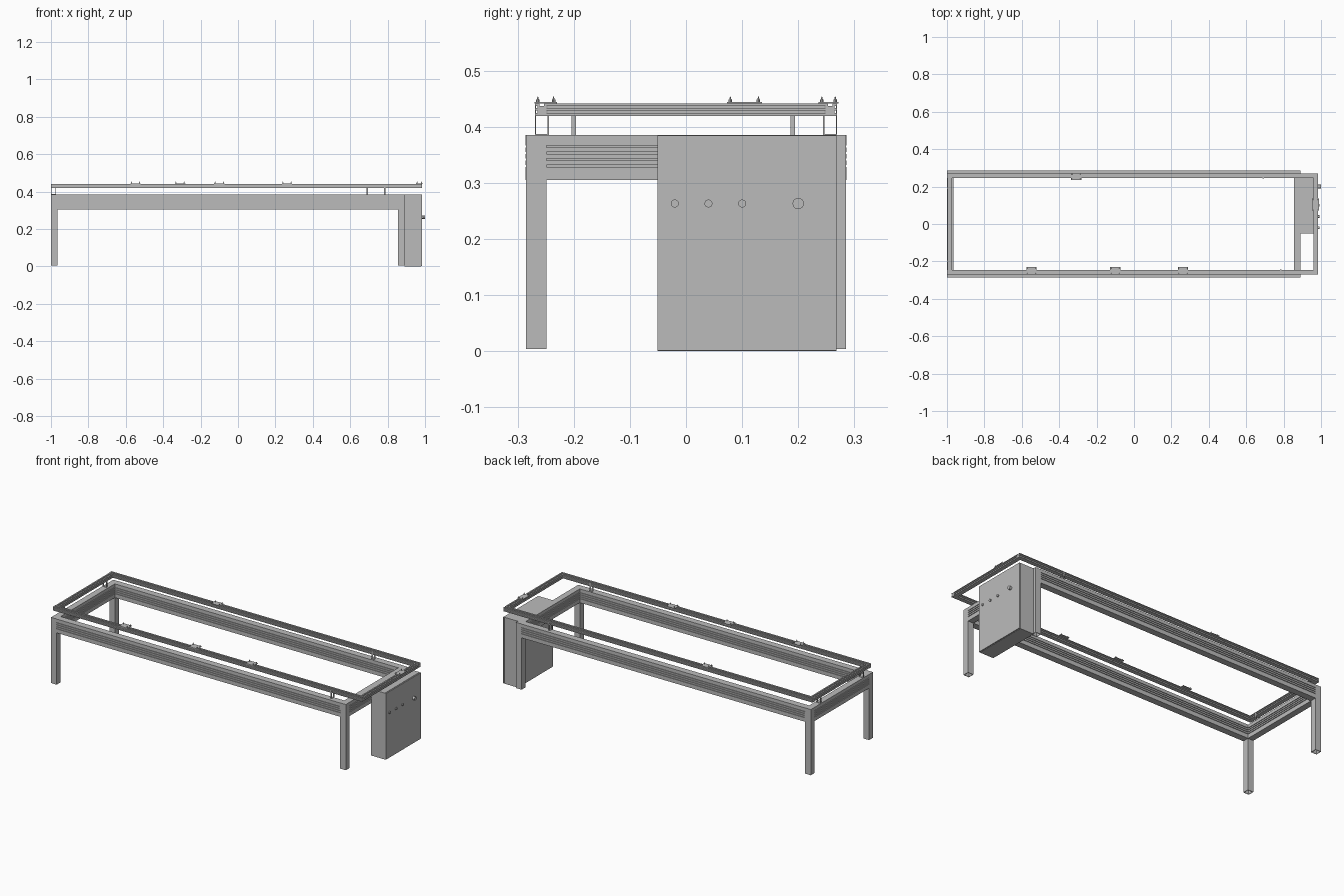
import bpy, bmesh
from mathutils import Matrix, Vector

cube = bpy.data.objects.get("Cube")
if cube:
    bpy.data.objects.remove(cube, do_unlink=True)

GREY = (0.5, 0.5, 0.5, 1.0)
metal = bpy.data.materials.new("plain grey metal")
metal.use_nodes = True
metal.diffuse_color = GREY
metal.node_tree.nodes["Principled BSDF"].inputs["Base Color"].default_value = GREY


def finish(name, bm):
    bmesh.ops.recalc_face_normals(bm, faces=bm.faces)
    mesh = bpy.data.meshes.new(name)
    bm.to_mesh(mesh)
    bm.free()
    mesh.materials.append(metal)
    obj = bpy.data.objects.new(name, mesh)
    bpy.context.collection.objects.link(obj)
    return obj


def add_box(bm, lo, hi):
    lo, hi = Vector(lo), Vector(hi)
    matrix = Matrix.Translation((lo + hi) / 2) @ Matrix.Diagonal((*(hi - lo), 1))
    bmesh.ops.create_cube(bm, size=1, matrix=matrix)


def box(name, lo, hi):
    bm = bmesh.new()
    add_box(bm, lo, hi)
    return finish(name, bm)


def add_cylinder(bm, centre, radius, depth, axis="Z", tip=None, sides=16):
    turn = Matrix.Rotation(1.5708, 4, "Y") if axis == "X" else Matrix()
    bmesh.ops.create_cone(bm, cap_ends=True, segments=sides, radius1=radius,
                          radius2=radius if tip is None else tip, depth=depth,
                          matrix=Matrix.Translation(centre) @ turn)


def extrude(name, section, axis, offset, start, end):
    """Sweep an (across, height) section along x or y."""
    bm = bmesh.new()
    verts = []
    for across, z in section:
        a = across + offset
        verts.append(bm.verts.new((start, a, z) if axis == "x" else (a, start, z)))
    face = bm.faces.new(verts)
    moved = bmesh.ops.extrude_face_region(bm, geom=[face])["geom"]
    step = (end - start, 0, 0) if axis == "x" else (0, end - start, 0)
    bmesh.ops.translate(bm, vec=step,
                        verts=[v for v in moved if isinstance(v, bmesh.types.BMVert)])
    return finish(name, bm)


def grooved(half, low, high, grooves, depth, slot=0):
    """Section with grooves in both sides and an optional slot in the top."""
    side = [(half, low)]
    for a, b in grooves:
        side += [(half, a), (half - depth, a), (half - depth, b), (half, b)]
    side.append((half, high))
    if slot:
        side += [(slot, high), (slot, high - depth)]
    return side + [(-x, z) for x, z in reversed(side)]


# Lower bench frame
LOW, HIGH = 0.305, 0.385
grooves = [(0.328 + i * 0.0115, 0.332 + i * 0.0115) for i in range(4)]
beam = grooved(0.019, LOW, HIGH, grooves, 0.004)
end_beam = grooved(0.018, LOW, HIGH, grooves, 0.004)
for side, word in ((-1, "front"), (1, "back")):
    extrude(word + "_beam", beam, "x", side * 0.267, -0.964, 0.857)
for x, word in ((-0.982, "right"), (0.873, "left")):
    extrude(word + "_end_beam", end_beam, "y", x, -0.25, 0.25)

# Hollow square legs with a closed top
HALF, WALL = 0.018, 0.003
for x, end_word in ((-0.982, "right"), (0.873, "left")):
    for y, word in ((-0.267, "front"), (0.267, "back")):
        bm = bmesh.new()
        for s in (-1, 1):
            outer, inner = s * HALF, s * (HALF - WALL)
            add_box(bm, (x + min(outer, inner), y - HALF, 0.004),
                    (x + max(outer, inner), y + HALF, HIGH))
            add_box(bm, (x - HALF + WALL, y + min(outer, inner), 0.004),
                    (x + HALF - WALL, y + max(outer, inner), HIGH))
        add_box(bm, (x - HALF + WALL, y - HALF + WALL, LOW),
                (x + HALF - WALL, y + HALF - WALL, HIGH))
        finish(word + "_" + end_word + "_leg", bm)

# Raised upper frame
TOP = 0.441
rail = grooved(0.012, 0.419, TOP, [(0.424, 0.429), (0.433, 0.437)], 0.004, 0.004)
for side, word in ((-1, "front"), (1, "back")):
    extrude(word + "_top_rail", rail, "x", side * 0.257, -1.0, 0.984)
for x, word in ((-0.986, "right"), (0.972, "left")):
    extrude(word + "_top_end_rail", rail, "y", x, -0.247, 0.247)


# Loop brackets carrying the upper frame
def bracket(name, x, y, axis):
    bm = bmesh.new()
    half, thick, wall, low, high = 0.0125, 0.004, 0.002, 0.385, 0.437

    def part(a, b, z0, z1):
        if axis == "x":
            add_box(bm, (x - thick, y + a, z0), (x + thick, y + b, z1))
        else:
            add_box(bm, (x + a, y - thick, z0), (x + b, y + thick, z1))
    part(-half, half, low, low + wall)
    part(-half, -half + wall, low + wall, high)
    part(half - wall, half, low + wall, high)
    finish(name, bm)


bracket("front_bracket", 0.785, -0.257, "x")
bracket("back_bracket", 0.69, 0.257, "x")
bracket("end_bracket_front", -0.9865, -0.2, "y")
bracket("end_bracket_back", -0.9865, 0.19, "y")


# Clips with four pointed pins
def clip(name, x, y, hx, hy):
    bm = bmesh.new()
    add_box(bm, (x - hx, y - hy, TOP), (x + hx, y + hy, TOP + 0.003))
    for sx in (-1, 1):
        for sy in (-1, 1):
            px, py = x + sx * (hx - 0.006), y + sy * (hy - 0.006)
            add_cylinder(bm, (px, py, TOP + 0.005), 0.003, 0.005, sides=8)
            add_cylinder(bm, (px, py, TOP + 0.01), 0.002, 0.006, tip=0.0005, sides=8)
    finish(name, bm)


for i, x in enumerate((-0.548, -0.1, 0.262)):
    clip("front_clip_%d" % (i + 1), x, -0.25, 0.028, 0.02)
clip("back_clip", -0.31, 0.254, 0.028, 0.018)
clip("end_clip", 0.97, 0.104, 0.018, 0.031)

# Control cabinet with its door and round connectors
box("cabinet", (0.89, -0.051, 0.0), (0.978, 0.268, 0.385))
box("cabinet_door", (0.979, -0.051, 0.001), (0.985, 0.268, 0.384))
box("door_seal", (0.978, -0.048, 0.004), (0.979, 0.265, 0.381))
for i, y in enumerate((-0.02, 0.04, 0.1, 0.2)):
    bm = bmesh.new()
    radius = 0.01 if i == 3 else 0.007
    reach = 0.014 if i == 3 else 0.006
    add_cylinder(bm, (0.985 + reach / 2, y, 0.263), radius, reach, "X", sides=24)
    knob = finish("connector_%d" % (i + 1), bm)
    bpy.ops.object.select_all(action="DESELECT")
    knob.select_set(True)
    bpy.context.view_layer.objects.active = knob
    bpy.ops.object.shade_smooth_by_angle()
